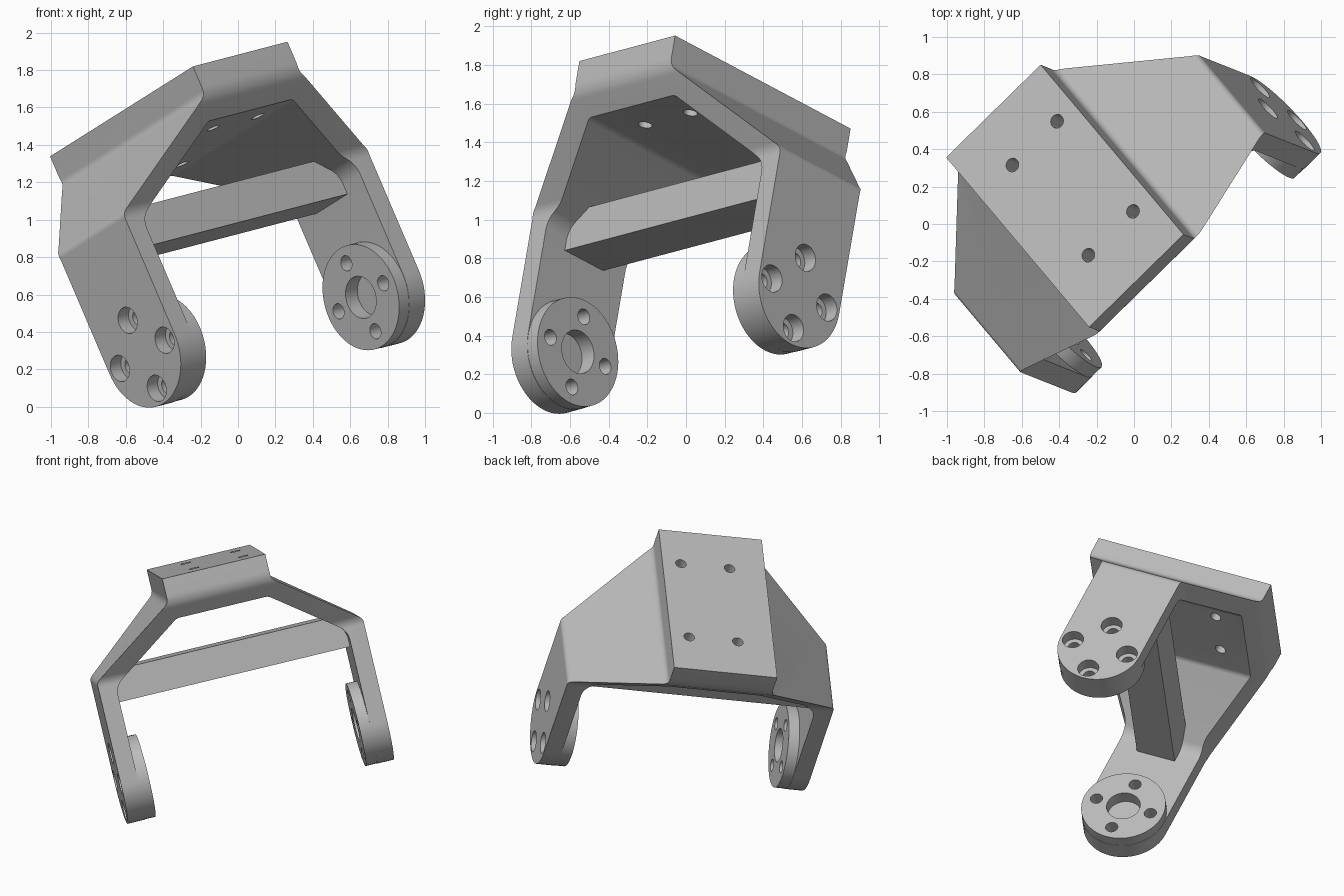
import bpy, bmesh
from math import sin, cos, tan, pi
from mathutils import Vector, Matrix

cube = bpy.data.objects.get("Cube")
if cube:
    bpy.data.objects.remove(cube, do_unlink=True)

grey = bpy.data.materials.new("plain_grey")
grey.use_nodes = True
COLOUR = (0.5, 0.5, 0.5, 1)
grey.diffuse_color = COLOUR
grey.node_tree.nodes["Principled BSDF"].inputs["Base Color"].default_value = COLOUR

# Local frame: A runs from arm to arm, B along the plate, C out of the plate
A = Vector((0.702, 0.688, 0.183)).normalized()
B = Vector((0.594, -0.711, 0.375))
B = (B - A * B.dot(A)).normalized()
C = -A.cross(B)
TILT = Matrix((A, B, -A.cross(B) * -1 * -1)).transposed()
TILT.col[2] = C
FRAME = Matrix.Translation((-0.37, 0.15, 1.645)) @ TILT.to_4x4()


def fillet(points, steps=8):
    """Round the corners of an (x, y, radius) polygon."""
    out = []
    for i, (x, y, r) in enumerate(points):
        p = Vector((x, y))
        if r == 0:
            out.append(p)
            continue
        d1 = (Vector(points[i - 1][:2]) - p).normalized()
        d2 = (Vector(points[(i + 1) % len(points)][:2]) - p).normalized()
        half = d1.angle(d2) / 2
        centre = p + (d1 + d2).normalized() * r / sin(half)
        s = p + d1 * r / tan(half) - centre
        e = p + d2 * r / tan(half) - centre
        for k in range(steps + 1):
            out.append(centre + s.lerp(e, k / steps).normalized() * r)
    return out


def prism(name, outline, place, start, end):
    """Extrude an outline; place(u, v, depth) gives local coordinates."""
    bm = bmesh.new()
    rings = [[bm.verts.new(place(p[0], p[1], d)) for p in outline] for d in (start, end)]
    bm.faces.new(rings[0])
    bm.faces.new(rings[1])
    n = len(outline)
    for i in range(n):
        j = (i + 1) % n
        bm.faces.new((rings[0][i], rings[0][j], rings[1][j], rings[1][i]))
    bmesh.ops.recalc_face_normals(bm, faces=bm.faces)
    mesh = bpy.data.meshes.new(name)
    bm.to_mesh(mesh)
    bm.free()
    mesh.materials.append(grey)
    obj = bpy.data.objects.new(name, mesh)
    bpy.context.collection.objects.link(obj)
    return obj


def along_a(u, v, d):
    return (d, u, v)


def along_b(u, v, d):
    return (u, d, v)


def along_c(u, v, d):
    return (u, v, d)


def circle(x, y, r, n=48):
    return [(x + r * cos(2 * pi * i / n), y + r * sin(2 * pi * i / n)) for i in range(n)]


def combine(target, tool, operation):
    mod = target.modifiers.new("combine", 'BOOLEAN')
    mod.operation = operation
    mod.solver = 'EXACT'
    mod.object = tool
    bpy.context.view_layer.objects.active = target
    bpy.ops.object.modifier_apply(modifier=mod.name)
    bpy.data.objects.remove(tool, do_unlink=True)


# Bracket: the arch outline seen along the plate
OUTER, THICK, PIVOT, LEG_R = 0.93, 0.12, -1.315, 0.29
half = [(0.36, 0, 0), (0.36, -0.17, 0.06), (OUTER, -0.605, 0.05), (OUTER, -1.7, 0),
        (OUTER - THICK, -1.7, 0), (OUTER - THICK, -0.664, 0.12), (0.32, -0.29, 0.06)]
arch = half + [(-x, y, r) for x, y, r in reversed(half)]
bracket = prism("bracket", fillet(arch), along_b, -0.64, 0.64)

# Side outline tapers from the plate to the round leg ends
taper = [(0.64, 0.1, 0), (0.64, -0.17, 0.15), (LEG_R, -0.605, 0.1)]
tip = [(LEG_R * cos(t * pi / 32), PIVOT - LEG_R * sin(t * pi / 32), 0) for t in range(33)]
side = taper + tip + [(-x, y, r) for x, y, r in reversed(taper)]
combine(bracket, prism("side_outline", fillet(side), along_a, -1.2, 1.2), 'INTERSECT')

# Leg ends: inner boss, central recess, counterbored bolt holes
INNER = OUTER - 0.195
for s in (-1, 1):
    combine(bracket, prism("boss", circle(0, PIVOT, LEG_R - 0.002, 64), along_a,
                           s * INNER, s * (OUTER - 0.05)), 'UNION')
    combine(bracket, prism("recess", circle(0, PIVOT, 0.115), along_a,
                           s * (INNER - 0.1), s * (INNER + 0.09)), 'DIFFERENCE')
    for k in range(4):
        x, y = 0.2 * cos(k * pi / 2), PIVOT + 0.2 * sin(k * pi / 2)
        combine(bracket, prism("bolt_hole", circle(x, y, 0.042, 24), along_a,
                               s * (INNER - 0.1), s * (OUTER + 0.1)), 'DIFFERENCE')
        combine(bracket, prism("counterbore", circle(x, y, 0.072, 32), along_a,
                               s * (OUTER - 0.08), s * (OUTER + 0.1)), 'DIFFERENCE')

# Plate holes, slightly off centre
for x in (-0.11, 0.23):
    for y in (-0.34, 0.34):
        combine(bracket, prism("plate_hole", circle(x, y, 0.037, 24), along_c, -0.5, 0.1),
                'DIFFERENCE')

# Crossbar between the arms
bar = [(-0.14, -0.78), (0.14, -0.78), (0.14, -0.56), (-0.14, -0.56)]
crossbar = prism("crossbar", bar, along_a, -0.84, 0.84)

for obj in (bracket, crossbar):
    obj.matrix_world = FRAME
    bpy.ops.object.select_all(action='DESELECT')
    obj.select_set(True)
    bpy.context.view_layer.objects.active = obj
    bpy.ops.object.shade_smooth_by_angle(angle=0.4)
